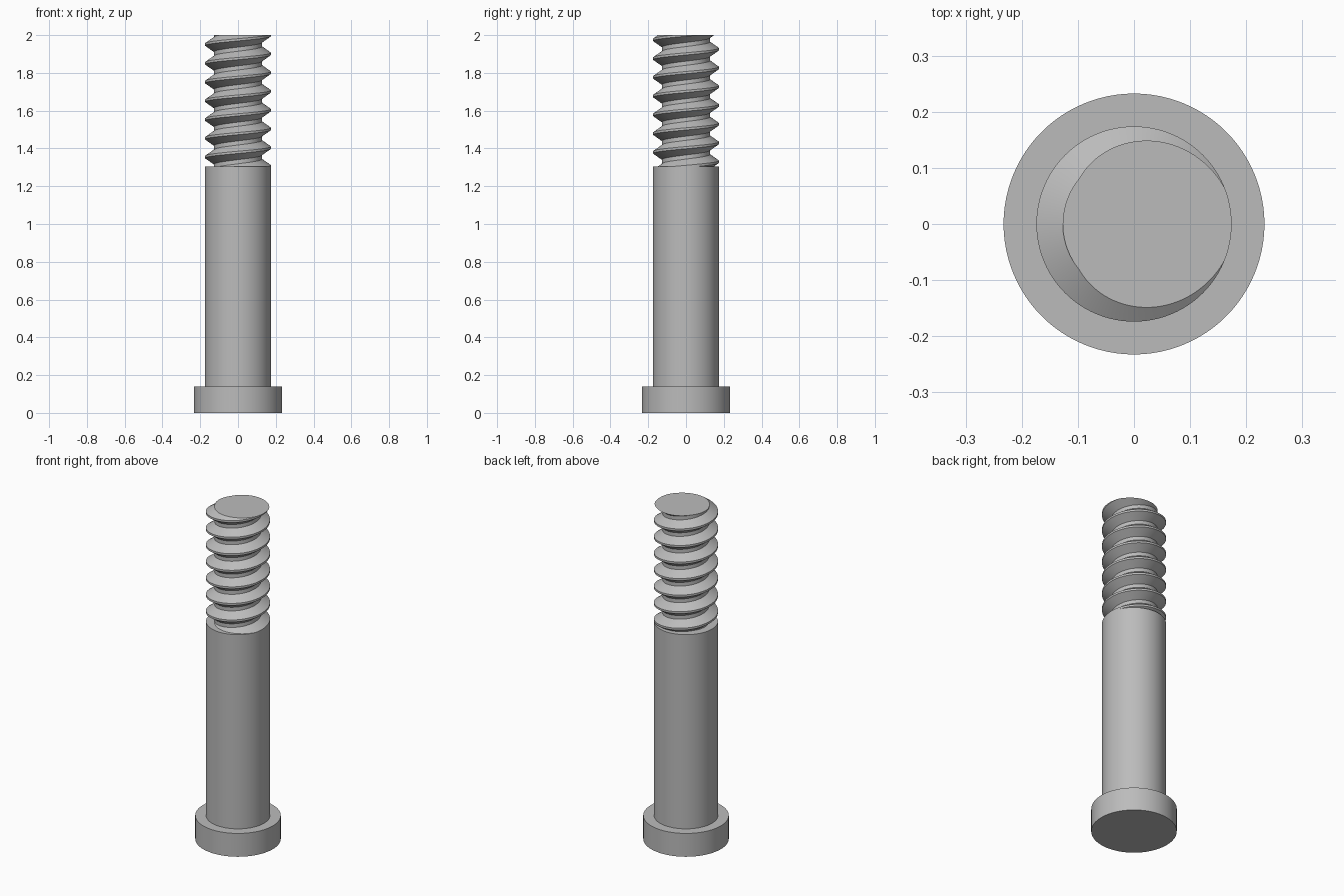
import bpy, bmesh, math

cube = bpy.data.objects.get("Cube")
if cube:
    bpy.data.objects.remove(cube)

HEAD_R, HEAD_TOP = 0.2325, 0.14
CREST_R, ROOT_R = 0.174, 0.127
SHANK_TOP, TOP = 1.305, 2.0
PITCH, SEGMENTS = 0.0993, 96

steel = bpy.data.materials.new("grey steel")
steel.use_nodes = True
GREY = (0.5, 0.5, 0.5, 1.0)
steel.diffuse_color = GREY
steel.node_tree.nodes["Principled BSDF"].inputs["Base Color"].default_value = GREY


def finish(obj):
    """Give the part its material and crisp smooth shading."""
    obj.data.materials.clear()
    obj.data.materials.append(steel)
    bpy.ops.object.select_all(action="DESELECT")
    obj.select_set(True)
    bpy.context.view_layer.objects.active = obj
    bpy.ops.object.shade_smooth_by_angle(angle=math.radians(25))


def cylinder(name, radius, bottom, top):
    bpy.ops.mesh.primitive_cylinder_add(
        vertices=SEGMENTS, radius=radius, depth=top - bottom,
        location=(0, 0, (bottom + top) / 2))
    obj = bpy.context.object
    obj.name = name
    finish(obj)


def threaded_end(name):
    # Thread section as (fraction of pitch, radius): crest flat, then root flat
    section = [(-0.06, CREST_R), (0.06, CREST_R), (0.39, ROOT_R), (0.61, ROOT_R)]
    turns = math.ceil((TOP - SHANK_TOP) / PITCH) + 4
    count = len(section)
    bm = bmesh.new()

    # One column of section points per angle, climbing along the helix
    columns = []
    for j in range(SEGMENTS):
        angle = math.tau * j / SEGMENTS
        column = []
        for turn in range(turns):
            for fraction, radius in section:
                z = TOP + PITCH * (turn - turns + 2 + fraction + j / SEGMENTS)
                column.append(bm.verts.new(
                    (radius * math.cos(angle), radius * math.sin(angle), z)))
        columns.append(column)

    # The last column joins the first one turn higher
    for j, left in enumerate(columns):
        right = columns[j + 1] if j + 1 < SEGMENTS else columns[0][count:]
        for a, b, c, d in zip(left, right, right[1:], left[1:]):
            bm.faces.new((a, b, c, d))

    # Cut both ends level and cap the tip
    for z, normal in ((SHANK_TOP, (0, 0, -1)), (TOP, (0, 0, 1))):
        bmesh.ops.bisect_plane(
            bm, geom=bm.verts[:] + bm.edges[:] + bm.faces[:], dist=1e-6,
            plane_co=(0, 0, z), plane_no=normal, clear_outer=True)
    rim = [e for e in bm.edges if e.is_boundary
           and all(abs(v.co.z - TOP) < 1e-4 for v in e.verts)]
    bmesh.ops.contextual_create(bm, geom=rim)
    bmesh.ops.recalc_face_normals(bm, faces=bm.faces[:])

    mesh = bpy.data.meshes.new(name)
    bm.to_mesh(mesh)
    bm.free()
    obj = bpy.data.objects.new(name, mesh)
    bpy.context.collection.objects.link(obj)
    finish(obj)


cylinder("bolt_head", HEAD_R, 0, HEAD_TOP)
cylinder("shank", CREST_R, HEAD_TOP, SHANK_TOP)
threaded_end("threaded_end")
